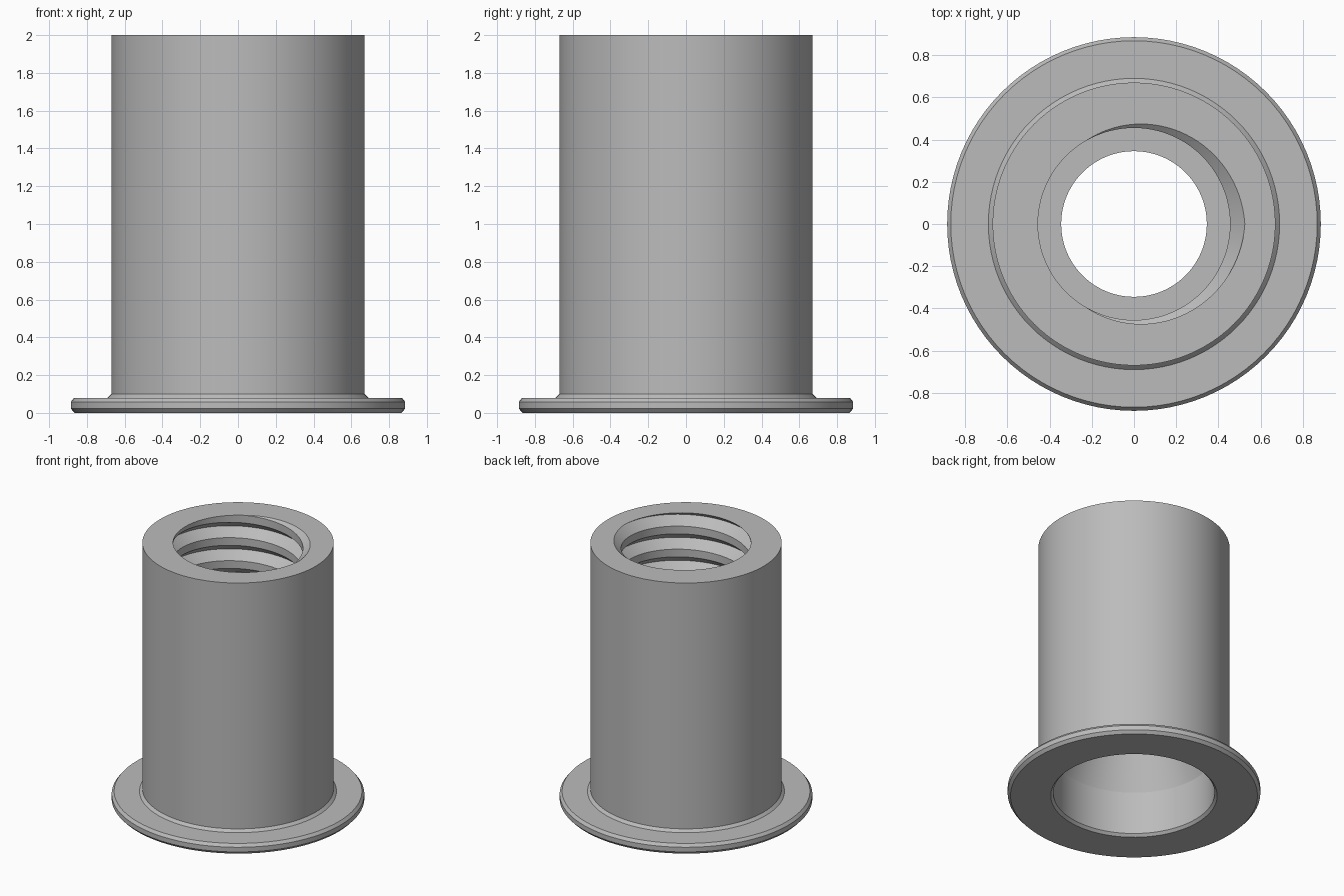
import bpy
import bmesh
import math

cube = bpy.data.objects.get("Cube")
if cube:
    bpy.data.objects.remove(cube, do_unlink=True)

SEGMENTS = 96
TOP, SHELF = 2.0, 1.0        # vertical extent of the threaded bore
MINOR, MAJOR = 0.455, 0.525  # thread radii
PITCH = 0.178
HALF_GROOVE = PITCH / 3

# Outer wall, flange, lower bore and taper as (radius, height)
SHELL = [(0.67, 2), (0.67, 0.1), (0.69, 0.08), (0.868, 0.08), (0.885, 0.058),
         (0.885, 0.022), (0.865, 0), (0.583, 0), (0.565, 0.02), (0.565, 0.35),
         (0.345, 0.95), (0.345, SHELF)]


def thread_radius(z, turn):
    """Radius of the V groove at height z after a fraction of a turn."""
    offset = (z - TOP) / PITCH - turn
    distance = abs(offset - round(offset)) * PITCH
    return MINOR + (MAJOR - MINOR) * max(0, 1 - distance / HALF_GROOVE)


def section(turn):
    """Closed radial section, threaded on its inner upper side."""
    points = []
    turns = math.ceil((TOP - SHELF) / PITCH) + 2
    for k in range(-turns, 3):
        for shift in (-HALF_GROOVE, 0, HALF_GROOVE):
            z = TOP + PITCH * (turn + k) + shift
            z = min(TOP, max(SHELF, z))
            points.append((thread_radius(z, turn), z))
    return points + SHELL


# Sweep the section around the axis, then weld the seam and thread ends
bm = bmesh.new()
columns = []
for i in range(SEGMENTS + 1):
    turn = i / SEGMENTS
    c, s = math.cos(turn * math.tau), math.sin(turn * math.tau)
    columns.append([bm.verts.new((r * c, r * s, z)) for r, z in section(turn)])
for a, b in zip(columns, columns[1:]):
    for j in range(len(a)):
        k = (j + 1) % len(a)
        bm.faces.new((a[j], b[j], b[k], a[k]))
bmesh.ops.remove_doubles(bm, verts=bm.verts, dist=0.00001)
bmesh.ops.dissolve_degenerate(bm, edges=bm.edges, dist=0.00001)
bmesh.ops.recalc_face_normals(bm, faces=bm.faces)
mesh = bpy.data.meshes.new("threaded_insert")
bm.to_mesh(mesh)
bm.free()

# Plain metal colour
metal = bpy.data.materials.new("grey_metal")
metal.use_nodes = True
colour = (0.5, 0.5, 0.5, 1)
metal.diffuse_color = colour
metal.node_tree.nodes["Principled BSDF"].inputs["Base Color"].default_value = colour
mesh.materials.append(metal)

insert = bpy.data.objects.new("threaded_insert", mesh)
bpy.context.collection.objects.link(insert)
bpy.ops.object.select_all(action="DESELECT")
insert.select_set(True)
bpy.context.view_layer.objects.active = insert
bpy.ops.object.shade_smooth_by_angle(angle=math.radians(15))
